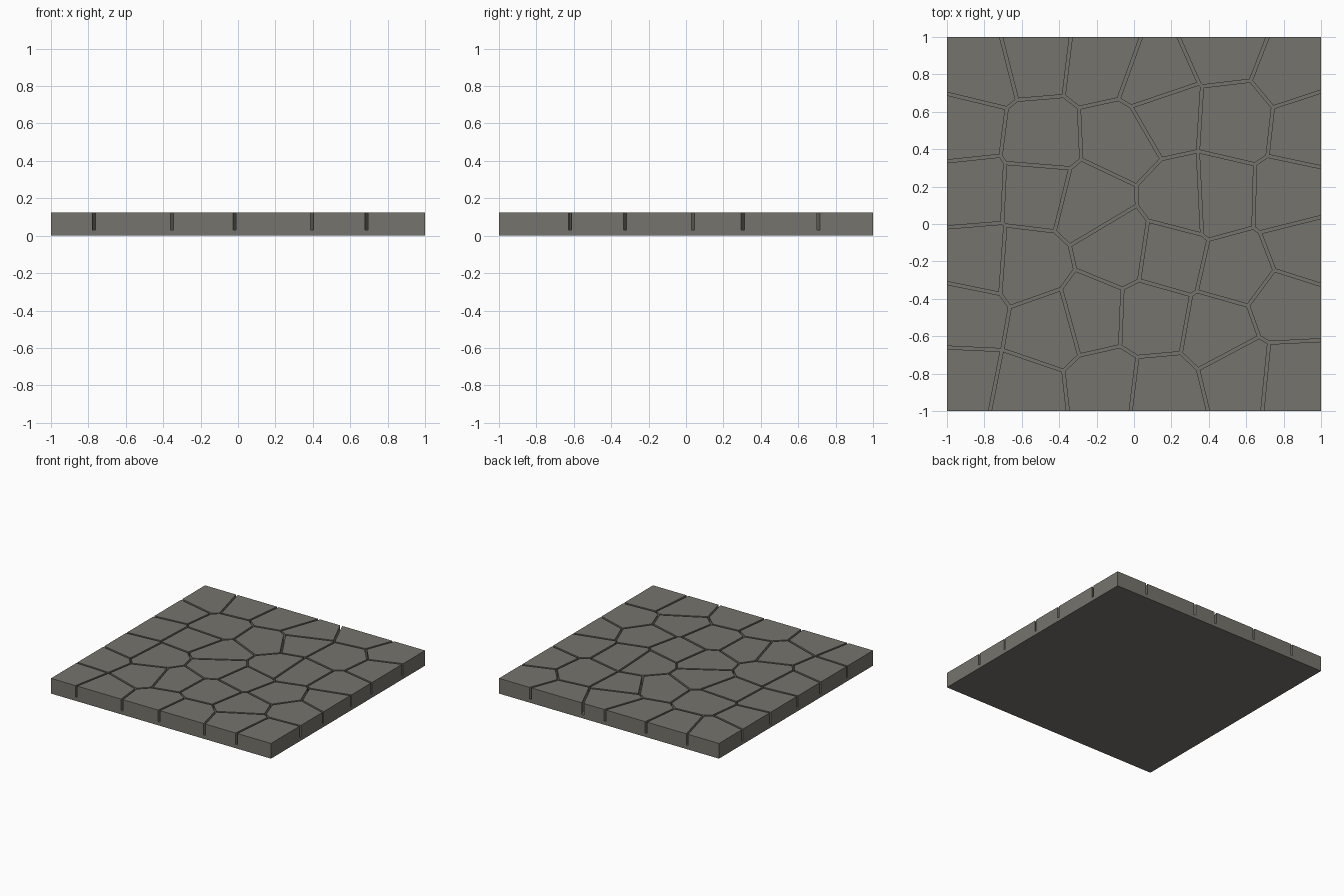
import bpy, bmesh
from mathutils import Vector

if "Cube" in bpy.data.objects:
    bpy.data.objects.remove(bpy.data.objects["Cube"])

BASE_TOP, STONE_TOP, HALF_GAP = 0.03, 0.125, 0.008

stone_grey = bpy.data.materials.new("stone_grey")
stone_grey.diffuse_color = (0.18, 0.174, 0.151, 1)
stone_grey.use_nodes = True
stone_grey.node_tree.nodes["Principled BSDF"].inputs["Base Color"].default_value = stone_grey.diffuse_color

# Stone centres, six rows of six from back to front
CENTRES = [
    (-.820, .837), (-.537, .909), (-.166, .864), (.107, .765), (.500, .939), (.832, .810),
    (-.904, .489), (-.497, .436), (-.076, .455), (.165, .594), (.543, .570), (.926, .527),
    (-.874, .204), (-.517, .187), (-.236, .117), (.265, .130), (.443, .139), (.842, .129),
    (-.840, -.217), (-.568, -.237), (-.088, -.131), (.187, -.172), (.550, -.254), (.904, -.118),
    (-.891, -.469), (-.459, -.545), (-.230, -.482), (.095, -.495), (.463, -.561), (.802, -.440),
    (-.909, -.861), (-.589, -.924), (-.141, -.875), (.132, -.909), (.589, -.798), (.821, -.821),
]
SQUARE = [Vector(p) for p in ((-1, -1), (1, -1), (1, 1), (-1, 1))]


def clip(poly, point, normal):
    """Keep the part of a convex polygon behind the line."""
    out = []
    for a, b in zip(poly, poly[1:] + poly[:1]):
        da, db = (a - point).dot(normal), (b - point).dot(normal)
        if da <= 0:
            out.append(a)
        if (da < 0 < db) or (db < 0 < da):
            out.append(a.lerp(b, da / (da - db)))
    return out


def add_prism(bm, poly, z0, z1):
    low = [bm.verts.new((p.x, p.y, z0)) for p in poly]
    high = [bm.verts.new((p.x, p.y, z1)) for p in poly]
    bm.faces.new(low[::-1])
    bm.faces.new(high)
    n = len(poly)
    for i in range(n):
        j = (i + 1) % n
        bm.faces.new((low[i], low[j], high[j], high[i]))


def make_object(name, bm):
    mesh = bpy.data.meshes.new(name)
    bm.to_mesh(mesh)
    bm.free()
    mesh.materials.append(stone_grey)
    bpy.context.collection.objects.link(bpy.data.objects.new(name, mesh))


# Base slab
bm = bmesh.new()
add_prism(bm, SQUARE, 0, BASE_TOP)
make_object("base_slab", bm)

# Paving stones: each is the area nearest its centre, less half a joint
bm = bmesh.new()
centres = [Vector(c) for c in CENTRES]
for c in centres:
    poly = SQUARE
    for other in centres:
        if other is not c:
            normal = (other - c).normalized()
            poly = clip(poly, (c + other) / 2 - normal * HALF_GAP, normal)
    add_prism(bm, poly, BASE_TOP, STONE_TOP)
make_object("paving_stones", bm)
